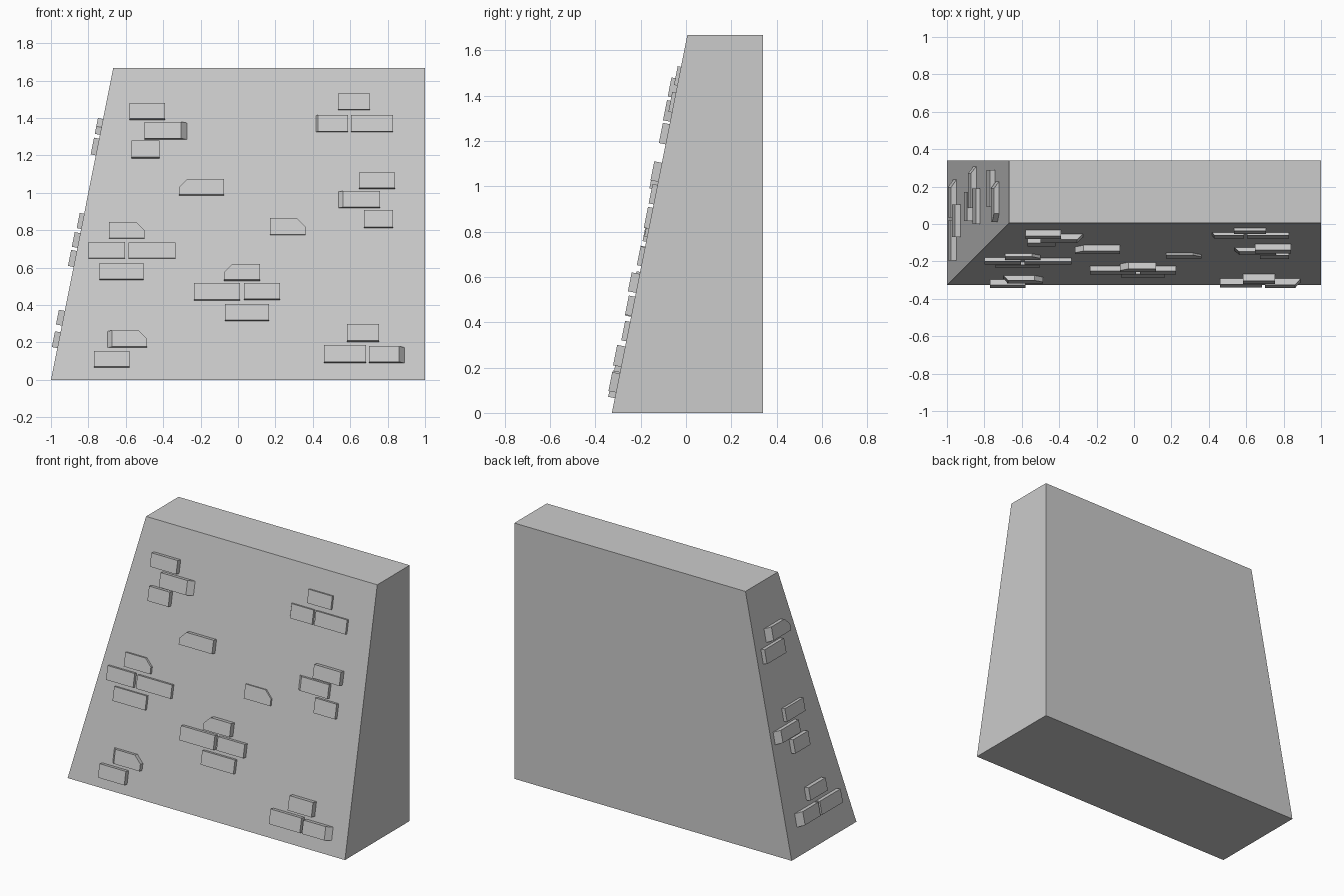
import bpy
import bmesh
from mathutils import Vector

cube = bpy.data.objects.get("Cube")
if cube:
    bpy.data.objects.remove(cube, do_unlink=True)

stone = bpy.data.materials.new("grey_stone")
stone.use_nodes = True
GREY = (0.6, 0.6, 0.6, 1)
stone.diffuse_color = GREY
stone.node_tree.nodes["Principled BSDF"].inputs["Base Color"].default_value = GREY

HEIGHT, BACK, FRONT, RUN = 1.667, 0.34, -0.327, 0.333


def loft(name, lower, upper):
    """Closed solid between two matching rings of points."""
    bm = bmesh.new()
    a = [bm.verts.new(p) for p in lower]
    b = [bm.verts.new(p) for p in upper]
    bm.faces.new(a[::-1])
    bm.faces.new(b)
    for i in range(len(a)):
        j = (i + 1) % len(a)
        bm.faces.new((a[i], a[j], b[j], b[i]))
    bmesh.ops.recalc_face_normals(bm, faces=bm.faces)
    mesh = bpy.data.meshes.new(name)
    bm.to_mesh(mesh)
    bm.free()
    mesh.materials.append(stone)
    obj = bpy.data.objects.new(name, mesh)
    bpy.context.collection.objects.link(obj)
    return obj


# Wall block, sloped on the front and the right side
def ring(inset, z):
    return [(-1 + inset, FRONT + inset, z), (1, FRONT + inset, z),
            (1, BACK, z), (-1 + inset, BACK, z)]


loft("wall_block", ring(0, 0), ring(RUN, HEIGHT))


# Brick on a sloped wall: u along the wall, v up the slope, n outwards.
# cut: clipped top corner "l" or "r"; left / right: slant of that end
def brick(name, origin, u, lean, u0, u1, z0, z1, depth, cut="", left=0, right=0):
    v = (lean * RUN + Vector((0, 0, HEIGHT))).normalized()
    n = u.cross(v)
    v0, v1 = z0 / v.z, (z1 - depth * n.z) / v.z
    c = 0.045

    def outline(a, b, height):
        pts = [(a, v0), (b, v0)]
        pts += [(b, v1 - c), (b - c, v1)] if cut == "r" else [(b, v1)]
        pts += [(a + c, v1), (a, v1 - c)] if cut == "l" else [(a, v1)]
        return [origin + u * s + v * t + n * height for s, t in pts]

    loft(name, outline(u0, u1, -0.002), outline(u0 + left, u1 - right, depth))


# Front bricks, in clusters: x range, z range, depth
front_bricks = [
    (-.58, -.39, 1.39, 1.48, .032), (-.50, -.27, 1.285, 1.38, .032, "", 0, .035),
    (-.57, -.42, 1.185, 1.28, .03),
    (-.315, -.075, .985, 1.075, .032, "l"), (.17, .36, .775, .865, .012, "r"),
    (-.69, -.5, .755, .845, .016, "r"), (-.8, -.605, .648, .738, .02),
    (-.585, -.335, .648, .735, .02), (-.74, -.505, .535, .625, .016),
    (-.7, -.487, .172, .265, .027, "r", .027), (-.77, -.58, .065, .155, .03),
    (-.075, .118, .53, .62, .036, "l"), (-.235, .01, .424, .518, .028),
    (.032, .225, .428, .518, .028), (-.07, .166, .316, .406, .022),
    (.535, .706, 1.444, 1.53, .015), (.417, .588, 1.326, 1.417, .016, "", .012),
    (.604, .829, 1.326, 1.417, .016),
    (.647, .84, 1.02, 1.11, .034), (.535, .76, .92, 1.01, .022, "", .027),
    (.674, .829, .813, .909, .022),
    (.583, .754, .203, .3, .036), (.46, .684, .09, .187, .032),
    (.7, .893, .09, .18, .034, "", 0, .032),
]
for i, spec in enumerate(front_bricks):
    brick(f"front_brick_{i + 1}", Vector((0, FRONT, 0)), Vector((1, 0, 0)),
          Vector((0, 1, 0)), *spec)

# Right side bricks: -y range, z range, depth
side_bricks = [
    (-.23, -.01, 1.31, 1.4, .028, "r", .04), (-.29, -.09, 1.2, 1.295, .028),
    (-.19, 0, .807, .893, .024), (-.31, -.085, .706, .79, .03, "", .04),
    (-.17, -.015, .604, .695, .03),
    (-.105, .07, .29, .375, .032), (-.24, -.035, .17, .26, .03, "", .045),
    (-.02, .195, .17, .26, .03),
]
for i, spec in enumerate(side_bricks):
    brick(f"side_brick_{i + 1}", Vector((-1, 0, 0)), Vector((0, -1, 0)),
          Vector((1, 0, 0)), *spec)
